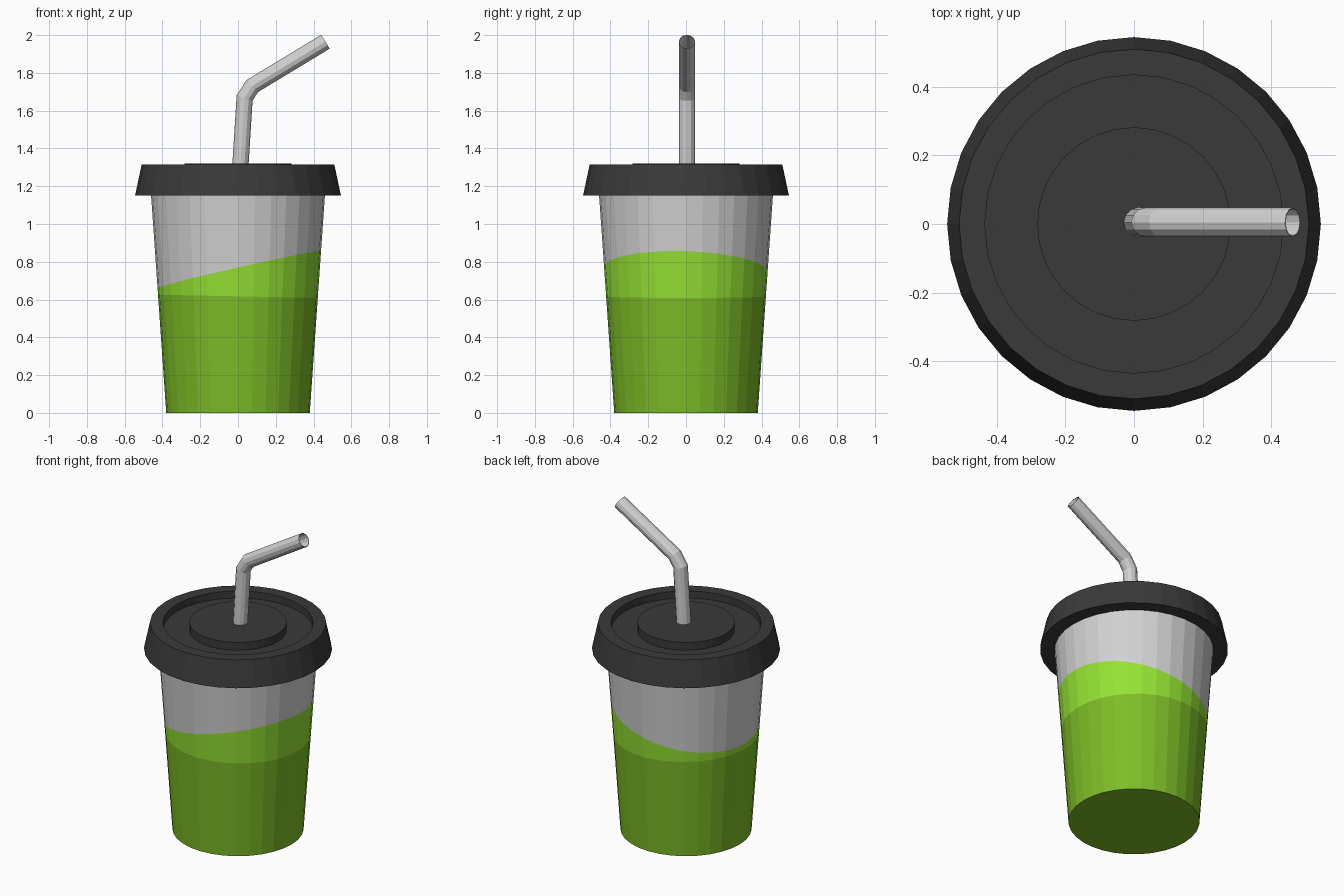
import bpy, bmesh, math
from mathutils import Vector

if "Cube" in bpy.data.objects:
    bpy.data.objects.remove(bpy.data.objects["Cube"])

SIDES = 32


def material(name, rgb):
    m = bpy.data.materials.new(name)
    m.diffuse_color = (*rgb, 1)
    m.use_nodes = True
    m.node_tree.nodes["Principled BSDF"].inputs["Base Color"].default_value = m.diffuse_color
    return m


grey = material("pale grey", (0.64, 0.64, 0.64))
black = material("charcoal", (0.042, 0.042, 0.042))
green = material("green drink", (0.205, 0.51, 0.02))
lime = material("lime foam", (0.30, 0.76, 0.034))


def finish(name, bm, mats):
    bmesh.ops.recalc_face_normals(bm, faces=bm.faces[:])
    me = bpy.data.meshes.new(name)
    bm.to_mesh(me)
    bm.free()
    for m in mats:
        me.materials.append(m)
    ob = bpy.data.objects.new(name, me)
    bpy.context.collection.objects.link(ob)
    return ob


def bridge(bm, rings):
    for a, b in zip(rings, rings[1:]):
        n = len(a)
        for i in range(n):
            j = (i + 1) % n
            bm.faces.new((a[i], a[j], b[j], b[i]))


def lathe(profile):
    """Revolve (radius, z) points and cap both ends flat."""
    bm = bmesh.new()
    rings = [[bm.verts.new((r * math.cos(2 * math.pi * i / SIDES),
                            r * math.sin(2 * math.pi * i / SIDES), z))
              for i in range(SIDES)] for r, z in profile]
    bridge(bm, rings)
    bm.faces.new(rings[0])
    bm.faces.new(rings[-1])
    return bm


# Cup: tapered body, cut by two tilted planes into drink, foam and empty wall
bm = lathe([(0.38, 0), (0.467, 1.25)])
levels = [(Vector((0, 0, 0.617)), Vector((0.02, 0, 1))),
          (Vector((0, 0, 0.757)), Vector((-0.225, 0.03, 1)))]
for co, no in levels:
    bmesh.ops.bisect_plane(bm, geom=bm.verts[:] + bm.edges[:] + bm.faces[:],
                           plane_co=co, plane_no=no)
for f in bm.faces:
    c = f.calc_center_median()
    f.material_index = sum((c - co).dot(no) > 0 for co, no in levels)
finish("cup", bm, [green, lime, grey])

# Lid: flared skirt, sunken ring and raised centre disc
finish("lid", lathe([(0.44, 1.15), (0.545, 1.15), (0.51, 1.315), (0.435, 1.315),
                     (0.435, 1.27), (0.282, 1.27), (0.282, 1.32)]), [black])

# Straw: open bent tube swept along a short path, mitred at the bends
path = [Vector(p) for p in ((-0.035, 0.005, 0.55), (0.035, 0.005, 1.667),
                            (0.075, 0.005, 1.73), (0.463, 0.005, 1.965))]
dirs = [(b - a).normalized() for a, b in zip(path, path[1:])]
bm = bmesh.new()
rings = []
R, N = 0.043, 12
for k, p in enumerate(path):
    d0, d1 = dirs[max(k - 1, 0)], dirs[min(k, len(dirs) - 1)]
    t = (d0 + d1).normalized()
    side = Vector((0, 1, 0))
    up = side.cross(t) / t.dot(d0)
    rings.append([bm.verts.new(p + R * (math.cos(2 * math.pi * i / N) * up
                                        + math.sin(2 * math.pi * i / N) * side))
                  for i in range(N)])
bridge(bm, rings)
straw = finish("straw", bm, [grey])
wall = straw.modifiers.new("wall", 'SOLIDIFY')
wall.thickness = 0.003
wall.offset = -1
